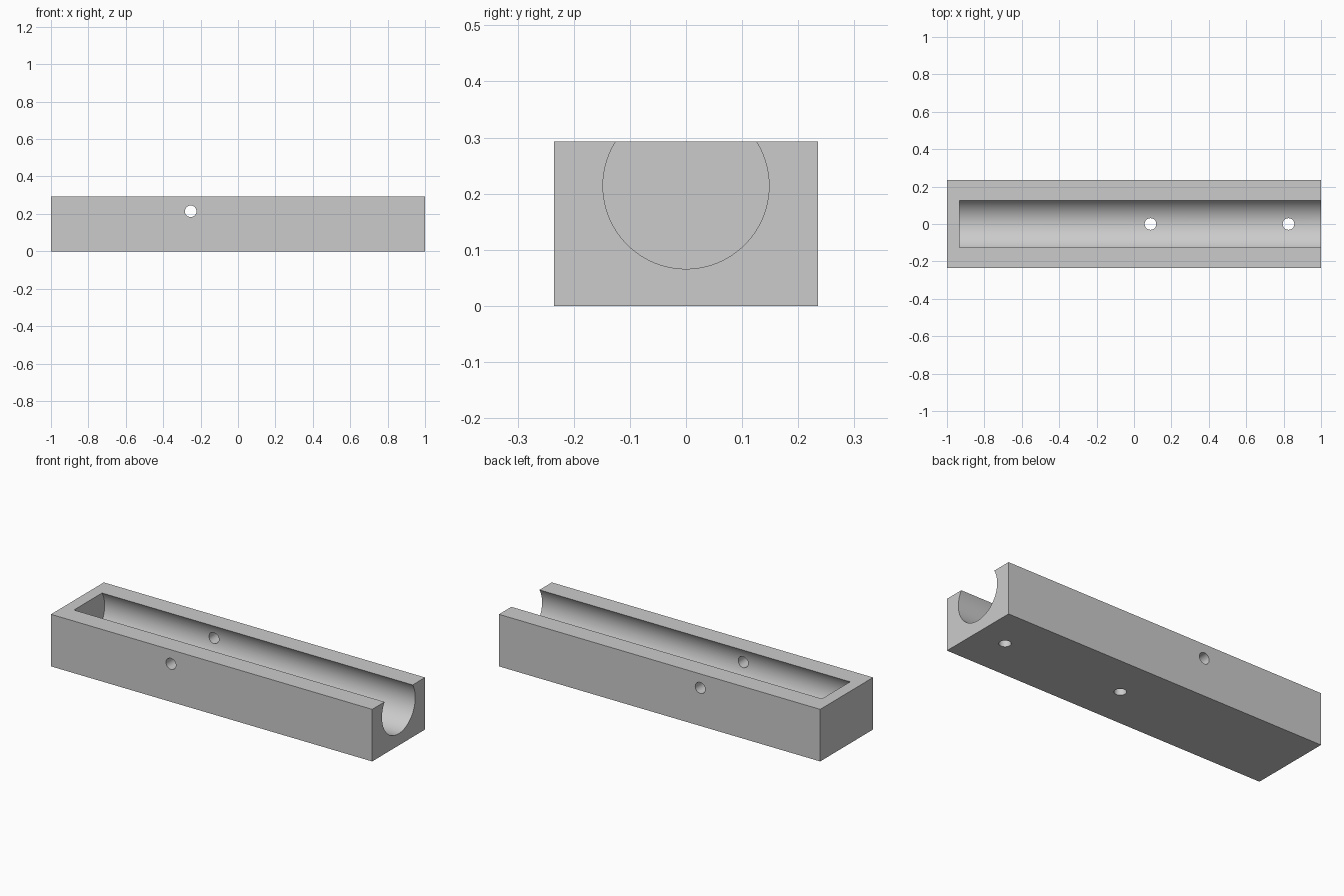
import bpy, math
from mathutils import Matrix

old = bpy.data.objects.get("Cube")
if old:
    bpy.data.objects.remove(old, do_unlink=True)

LENGTH, WIDTH, HEIGHT = 2.0, 0.47, 0.293
BORE_R, BORE_Z, BORE_START = 0.148, 0.214, -0.934
PIN_R = 0.031

grey = bpy.data.materials.new("plain_grey")
grey.use_nodes = True
colour = (0.6, 0.6, 0.6, 1)
grey.diffuse_color = colour
grey.node_tree.nodes["Principled BSDF"].inputs["Base Color"].default_value = colour

# Solid block
bpy.ops.mesh.primitive_cube_add(size=1, location=(0, 0, HEIGHT / 2))
block = bpy.context.object
block.name = "channel_block"
block.scale = (LENGTH, WIDTH, HEIGHT)
bpy.ops.object.transform_apply(location=True, scale=True)
block.data.materials.append(grey)


def drill(name, radius, depth, centre, axis, sides):
    """Cut a round hole along the given axis."""
    turn = {"X": (0, math.pi / 2, 0), "Y": (math.pi / 2, 0, 0), "Z": (0, 0, 0)}[axis]
    bpy.ops.mesh.primitive_cylinder_add(vertices=sides, radius=radius, depth=depth,
                                        location=centre, rotation=turn)
    cutter = bpy.context.object
    cutter.name = name
    cutter.data.materials.append(grey)
    cutter.hide_render = True
    cut = block.modifiers.new(name, "BOOLEAN")
    cut.operation, cut.solver, cut.object = "DIFFERENCE", "EXACT", cutter
    bpy.context.view_layer.objects.active = block
    bpy.ops.object.modifier_apply(modifier=cut.name)
    bpy.data.objects.remove(cutter, do_unlink=True)


# Round channel, closed at the -x end and open at the +x end
bore_end = 1.2
drill("bore_cutter", BORE_R, bore_end - BORE_START,
      ((bore_end + BORE_START) / 2, 0, BORE_Z), "X", 96)

# Cross hole through both side walls
drill("cross_hole_cutter", PIN_R, 1, (-0.253, 0, BORE_Z), "Y", 32)

# Two holes through the floor
for x in (0.088, 0.826):
    drill("floor_hole_cutter", PIN_R, 1, (x, 0, 0), "Z", 32)

# Smooth the round walls, keep the edges sharp
bpy.ops.object.select_all(action="DESELECT")
block.select_set(True)
bpy.context.view_layer.objects.active = block
bpy.ops.object.shade_smooth_by_angle(angle=math.radians(30))
